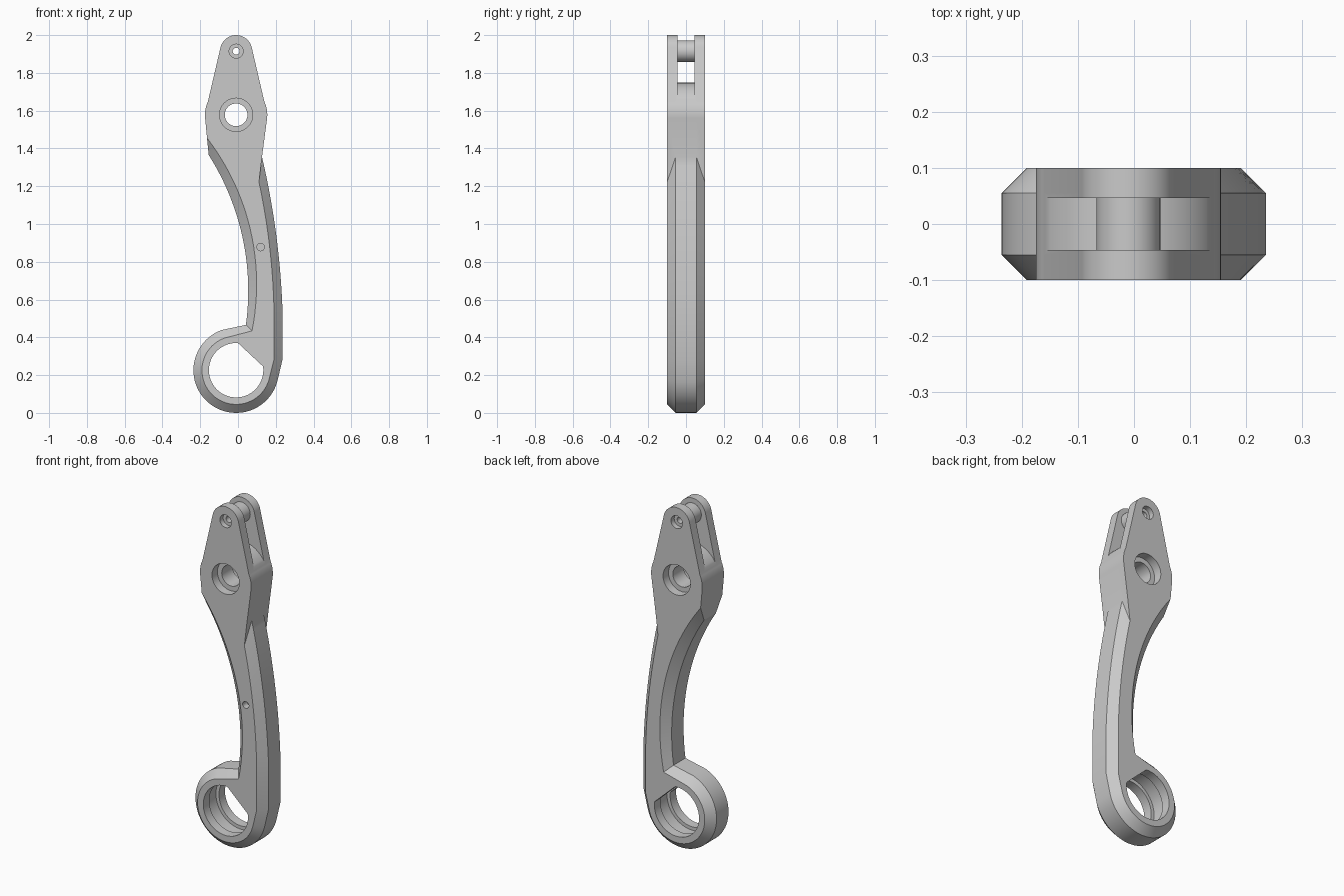
import bpy
import bmesh
from math import radians, cos, sin, atan2, tau
from mathutils import Vector

if "Cube" in bpy.data.objects:
    bpy.data.objects.remove(bpy.data.objects["Cube"], do_unlink=True)

HALF, EDGE = 0.1, 0.055      # half thickness, half width of the rim band
RING = (-0.01, 0.226)        # big ring centre
PIVOT = (-0.01, 1.578)       # middle hole centre
TIP = (-0.01, 1.915)         # top hole centre
GREY = (0.59, 0.59, 0.59, 1)

metal = bpy.data.materials.new("grey metal")
metal.use_nodes = True
metal.diffuse_color = GREY
metal.node_tree.nodes["Principled BSDF"].inputs["Base Color"].default_value = GREY


def arc(c, r, a0, a1, n):
    """Points on an arc, angles in degrees."""
    angles = [radians(a0 + (a1 - a0) * k / n) for k in range(n + 1)]
    return [(c[0] + r * cos(a), c[1] + r * sin(a)) for a in angles]


def arc_through(p, q, s, n):
    """Shallow arc from p to s passing through q."""
    (ax, ay), (bx, by), (cx, cy) = p, q, s
    d = 2 * (ax * (by - cy) + bx * (cy - ay) + cx * (ay - by))
    a, b, c = ax * ax + ay * ay, bx * bx + by * by, cx * cx + cy * cy
    o = ((a * (by - cy) + b * (cy - ay) + c * (ay - by)) / d,
         (a * (cx - bx) + b * (ax - cx) + c * (bx - ax)) / d)
    t0 = atan2(ay - o[1], ax - o[0])
    t1 = atan2(cy - o[1], cx - o[0])
    sweep = (t1 - t0 + tau / 2) % tau - tau / 2
    r = (Vector(p) - Vector(o)).length
    return [(o[0] + r * cos(t0 + sweep * k / n), o[1] + r * sin(t0 + sweep * k / n))
            for k in range(n + 1)]


def loft(name, layers):
    """Solid from matching xz outlines at rising y; coincident points are shared."""
    bm = bmesh.new()
    cache = {}

    def vert(p, y):
        key = (round(p[0], 4), round(y, 4), round(p[1], 4))
        if key not in cache:
            cache[key] = bm.verts.new(key)
        return cache[key]

    def face(verts):
        verts = list(dict.fromkeys(verts))
        if len(verts) > 2:
            bm.faces.new(verts)

    rows = [[vert(p, y) for p in pts] for y, pts in layers]
    face(rows[0])
    face(rows[-1][::-1])
    n = len(rows[0])
    for low, high in zip(rows, rows[1:]):
        for k in range(n):
            m = (k + 1) % n
            face([low[k], low[m], high[m], high[k]])
    bmesh.ops.recalc_face_normals(bm, faces=bm.faces)
    mesh = bpy.data.meshes.new(name)
    bm.to_mesh(mesh)
    bm.free()
    mesh.materials.append(metal)
    obj = bpy.data.objects.new(name, mesh)
    bpy.context.collection.objects.link(obj)
    return obj


def prism(name, pts, y0, y1):
    return loft(name, [(y0, pts), (y1, pts)])


def disc(name, c, r, y0, y1, n=64):
    return prism(name, arc(c, r, 0, 360, n)[:-1], y0, y1)


def cut(obj, cutter):
    """Subtract the cutter and remove it."""
    cutter.hide_render = True
    mod = obj.modifiers.new("cut", "BOOLEAN")
    mod.operation = "DIFFERENCE"
    mod.solver = "EXACT"
    mod.object = cutter
    bpy.context.view_layer.objects.active = obj
    bpy.ops.object.modifier_apply(modifier=mod.name)
    bpy.data.objects.remove(cutter, do_unlink=True)


# Rim outline and matching face outline, clockwise from the tip
right_corner, right_meet = (0.127, 1.355), (0.111, 1.222)
left_corner, left_meet = (-0.155, 1.365), (-0.164, 1.455)
head_right = arc(TIP, 0.085, 90, 13, 12) + arc(PIVOT, 0.165, 25, -6, 8)
head_left = arc(PIVOT, 0.165, 186, 155, 8) + arc(TIP, 0.085, 167, 90, 12)[:-1]

rim = head_right + [right_corner]
flat = head_right + [right_corner]
rim += arc_through(right_corner, (0.2, 0.96), (0.235, 0.56), 16)
flat += arc_through(right_meet, (0.165, 0.9), (0.19, 0.56), 16)
rim += [(0.235, 0.28)]
flat += [(0.19, 0.28)]
rim += arc(RING, 0.226, -12, -250, 48)
flat += arc(RING, 0.181, -12, -250, 48)
rim += arc_through((0.042, 0.466), (0.037, 0.86), left_corner, 24)
flat += arc_through((0.074, 0.434), (0.086, 0.86), left_meet, 24)
rim += [left_meet] + head_left
flat += [left_meet] + head_left

lever = loft("lever_body", [(-HALF, flat), (-EDGE, rim), (EDGE, rim), (HALF, flat)])

# Fork slot with a rounded floor
slot = arc(PIVOT, 0.17, 160, 20, 28) + [(0.3, 1.636), (0.3, 2.1), (-0.3, 2.1), (-0.3, 1.636)]
cut(lever, prism("slot_cutter", slot, -0.046, 0.046))

# Big ring: bore with a flat corner and an inner groove
cut(lever, prism("ring_cutter", arc(RING, 0.144, 86, 368, 56), -0.2, 0.2))
cut(lever, disc("groove_cutter", RING, 0.164, -0.045, 0.045))

# Stepped pivot hole
cut(lever, disc("pivot_bore", PIVOT, 0.06, -0.2, 0.2, 48))
for side in (-1, 1):
    ends = sorted((side * 0.05, side * 0.2))
    cut(lever, disc("pivot_seat", PIVOT, 0.088, *ends, 48))

# Stepped tip hole
cut(lever, disc("tip_bore", TIP, 0.018, -0.2, 0.2, 32))
for side in (-1, 1):
    ends = sorted((side * 0.07, side * 0.2))
    cut(lever, disc("tip_seat", TIP, 0.037, *ends, 32))

# Small blind hole on the front of the arm
cut(lever, disc("blind_hole", (0.12, 0.878), 0.02, -0.2, -0.06, 24))

# Spacer between the fork plates
spacer = disc("fork_spacer", TIP, 0.057, -0.046, 0.046, 48)
cut(spacer, disc("spacer_bore", TIP, 0.018, -0.2, 0.2, 32))

# Smooth curves, crisp edges
for obj in (lever, spacer):
    bpy.ops.object.select_all(action="DESELECT")
    obj.select_set(True)
    bpy.context.view_layer.objects.active = obj
    bpy.ops.object.shade_smooth_by_angle(angle=radians(25))
